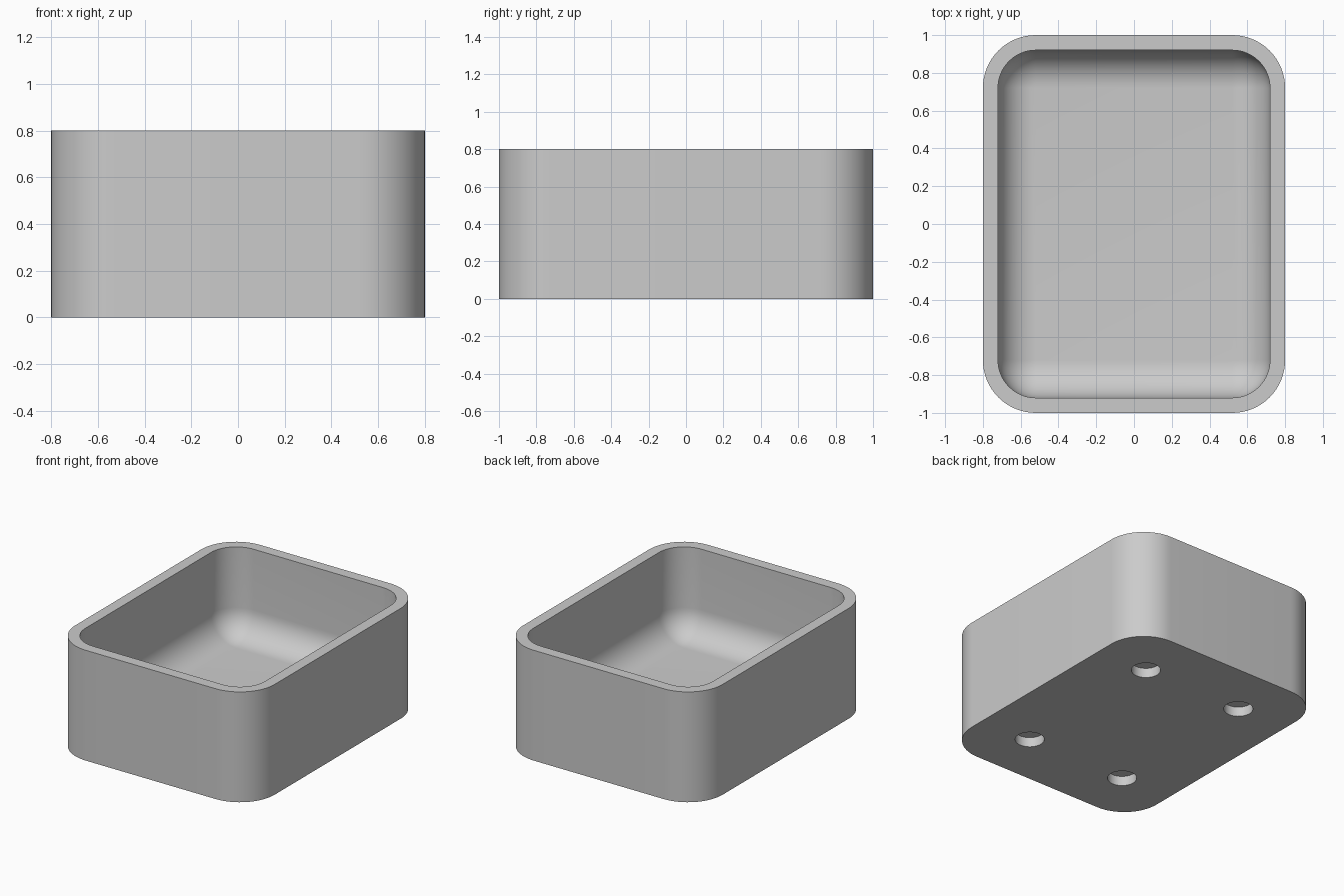
import bpy
import bmesh
import math

if "Cube" in bpy.data.objects:
    bpy.data.objects.remove(bpy.data.objects["Cube"], do_unlink=True)

HALF_X, HALF_Y, HEIGHT = 0.8, 1.0, 0.8
WALL, FLOOR = 0.08, 0.16
OUTER_R, INNER_R = 0.28, 0.2
HOLE_R, HOLE_DEPTH = 0.097, 0.07
CORNER_STEPS, FILLET_STEPS = 16, 12

grey = bpy.data.materials.new("plain grey")
grey.use_nodes = True
colour = (0.6, 0.6, 0.6, 1)
grey.diffuse_color = colour
grey.node_tree.nodes["Principled BSDF"].inputs["Base Color"].default_value = colour


def rounded_ring(bm, inset, radius, z):
    """Loop of vertices around a rounded rectangle."""
    ring = []
    cx, cy = HALF_X - inset - radius, HALF_Y - inset - radius
    for quarter, (sx, sy) in enumerate([(1, 1), (-1, 1), (-1, -1), (1, -1)]):
        for i in range(CORNER_STEPS + 1):
            a = (quarter + i / CORNER_STEPS) * math.pi / 2
            ring.append(bm.verts.new((sx * cx + radius * math.cos(a),
                                      sy * cy + radius * math.sin(a), z)))
    return ring


def bridge(bm, a, b):
    n = len(a)
    for i in range(n):
        j = (i + 1) % n
        bm.faces.new((a[i], a[j], b[j], b[i]))


# Tray: outer wall, rim, inner wall, rounded inner bottom and floor
bm = bmesh.new()
rings = [rounded_ring(bm, 0, OUTER_R, 0), rounded_ring(bm, 0, OUTER_R, HEIGHT),
         rounded_ring(bm, WALL, INNER_R, HEIGHT)]
for i in range(FILLET_STEPS + 1):
    a = i / FILLET_STEPS * math.pi / 2
    shrink = INNER_R * (1 - math.cos(a))
    rings.append(rounded_ring(bm, WALL + shrink, INNER_R - shrink,
                              FLOOR + INNER_R * (1 - math.sin(a))))
for lower, upper in zip(rings, rings[1:]):
    bridge(bm, lower, upper)
bm.faces.new(list(reversed(rings[0])))
bm.faces.new(rings[-1])
bmesh.ops.remove_doubles(bm, verts=bm.verts, dist=0.0001)
bmesh.ops.recalc_face_normals(bm, faces=bm.faces)
mesh = bpy.data.meshes.new("tray")
bm.to_mesh(mesh)
bm.free()
mesh.materials.append(grey)
tray = bpy.data.objects.new("tray", mesh)
bpy.context.collection.objects.link(tray)

# Four blind round holes in the underside
bm = bmesh.new()
for x in (-0.4, 0.4):
    for y in (-0.6, 0.6):
        made = bmesh.ops.create_cone(bm, cap_ends=True, segments=48, radius1=HOLE_R,
                                     radius2=HOLE_R, depth=2 * HOLE_DEPTH)
        bmesh.ops.translate(bm, verts=made["verts"], vec=(x, y, 0))
mesh = bpy.data.meshes.new("hole_cutter")
bm.to_mesh(mesh)
bm.free()
mesh.materials.append(grey)
cutter = bpy.data.objects.new("hole_cutter", mesh)
bpy.context.collection.objects.link(cutter)
cutter.hide_render = True

cut = tray.modifiers.new("holes", 'BOOLEAN')
cut.operation = 'DIFFERENCE'
cut.solver = 'EXACT'
cut.object = cutter
bpy.ops.object.select_all(action='DESELECT')
tray.select_set(True)
bpy.context.view_layer.objects.active = tray
bpy.ops.object.modifier_apply(modifier=cut.name)
bpy.data.objects.remove(cutter, do_unlink=True)
bpy.ops.object.shade_smooth_by_angle(angle=math.radians(30))
